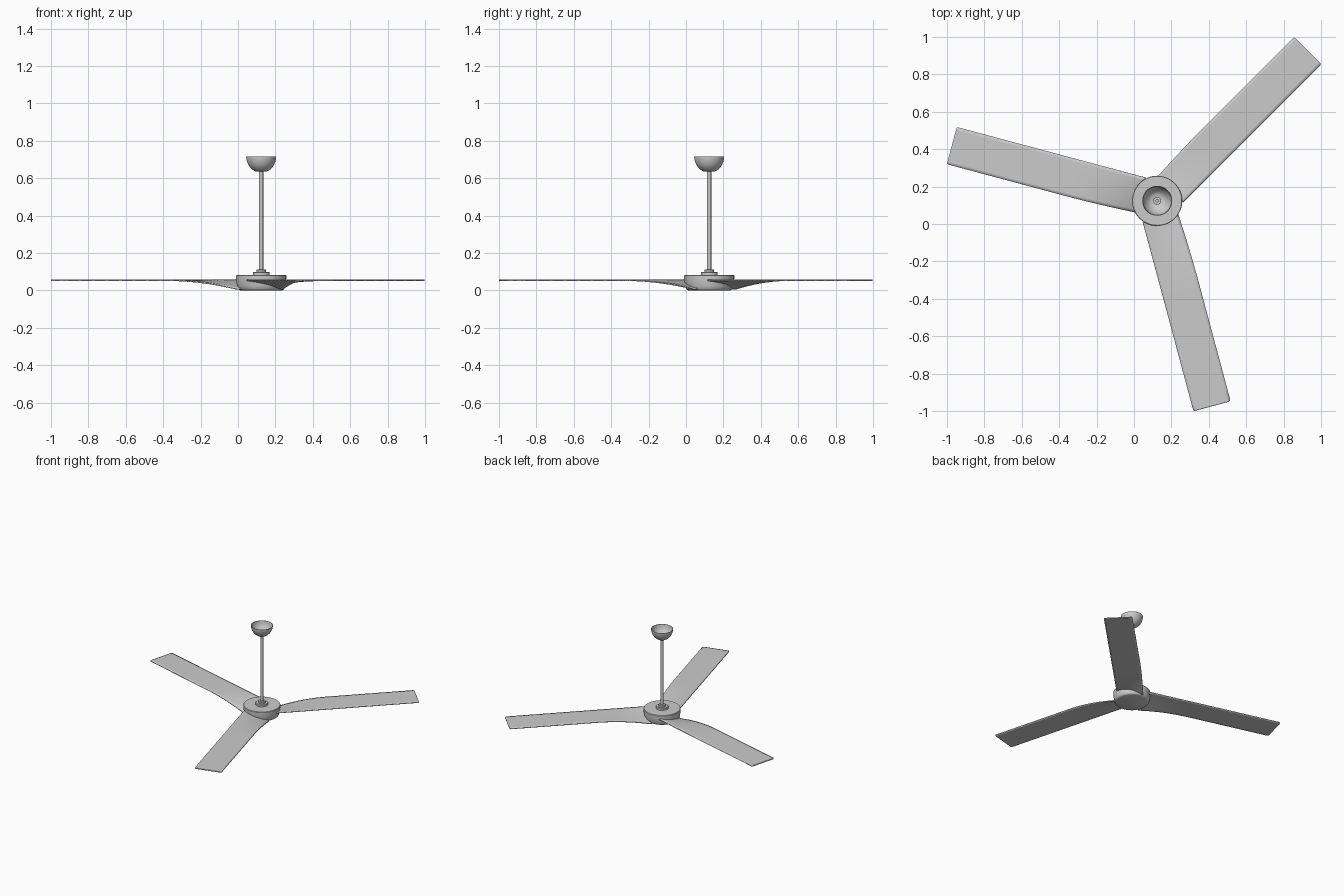
import bpy, bmesh, math
from mathutils import Matrix

if "Cube" in bpy.data.objects:
    bpy.data.objects.remove(bpy.data.objects["Cube"])

C = 0.124  # fan axis sits at (C, C)


def finish(name, bm, angle=35):
    bmesh.ops.recalc_face_normals(bm, faces=bm.faces)
    me = bpy.data.meshes.new(name)
    bm.to_mesh(me)
    bm.free()
    ob = bpy.data.objects.new(name, me)
    bpy.context.collection.objects.link(ob)
    bpy.ops.object.select_all(action='DESELECT')
    ob.select_set(True)
    bpy.context.view_layer.objects.active = ob
    bpy.ops.object.shade_smooth_by_angle(angle=math.radians(angle))
    return ob


def lathe(name, profile, n=64, closed=False):
    """Revolve (radius, z) points about the fan axis; radius 0 closes an end."""
    bm = bmesh.new()
    vs = [bm.verts.new((r, 0, z)) for r, z in profile]
    es = [bm.edges.new(p) for p in zip(vs, vs[1:])]
    if closed:
        es.append(bm.edges.new((vs[-1], vs[0])))
    bmesh.ops.spin(bm, geom=vs + es, cent=(0, 0, 0), axis=(0, 0, 1),
                   angle=math.tau, steps=n)
    bmesh.ops.remove_doubles(bm, verts=bm.verts, dist=1e-5)
    bmesh.ops.translate(bm, verts=bm.verts, vec=(C, C, 0))
    return finish(name, bm)


# motor housing with softened lower edge
lathe("motor_housing", [(0, 0), (0.112, 0), (0.119, 0.003), (0.124, 0.009),
                        (0.129, 0.025), (0.132, 0.045), (0.134, 0.062),
                        (0.134, 0.079), (0.131, 0.083), (0, 0.083)], 96)

# stepped collar around the bottom of the rod
lathe("rod_collar", [(0, 0.08), (0.045, 0.08), (0.045, 0.096), (0.042, 0.099),
                     (0.026, 0.099), (0.026, 0.110), (0.023, 0.113), (0, 0.113)], 48)

# hollow down rod
lathe("down_rod", [(0.011, 0.10), (0.011, 0.648), (0.007, 0.648), (0.007, 0.10)],
      32, closed=True)

# open ceiling canopy: thin bowl, outer wall then inner wall
outer = [(0.011, 0.636), (0.032, 0.636), (0.037, 0.639), (0.050, 0.648),
         (0.062, 0.661), (0.071, 0.676), (0.077, 0.693), (0.080, 0.709), (0.080, 0.715)]
inner = [(0.077, 0.715), (0.074, 0.694), (0.068, 0.678), (0.059, 0.663),
         (0.048, 0.651), (0.036, 0.642), (0.011, 0.640)]
lathe("ceiling_canopy", outer + inner, 64, closed=True)

# ring nut seen inside the canopy
lathe("canopy_nut", [(0.010, 0.638), (0.021, 0.638), (0.021, 0.650), (0.010, 0.650)],
      32, closed=True)

# blades: flat outboard, one edge sweeping down toward the hub
NU, NV = 44, 12
for k, deg in enumerate((45, 165, 285)):
    bm = bmesh.new()
    grid = []
    us = [0.09 + 0.44 * i / 34 for i in range(35)]
    us += [0.53 + 0.60 * i / 8 for i in range(1, 9)] + [1.137]
    for u in us:
        t = max(0.0, min(1.0, (0.5 - u) / 0.39))
        lo = -0.104
        hi = 0.102 - 0.012 * t ** 2
        if u == us[-1]:  # clipped tip corners
            lo, hi = lo + 0.006, hi - 0.006
        row = []
        for j in range(NV + 1):
            s = j / NV
            z = 0.054 - 0.047 * t ** 2 * s ** 1.25
            row.append(bm.verts.new((u, lo + (hi - lo) * s, z)))
        grid.append(row)
    for a, b in zip(grid, grid[1:]):
        for j in range(NV):
            bm.faces.new((a[j], b[j], b[j + 1], a[j + 1]))
    bmesh.ops.transform(bm, verts=bm.verts,
                        matrix=Matrix.Translation((C, C, 0))
                        @ Matrix.Rotation(math.radians(deg), 4, 'Z'))
    ob = finish(f"blade_{k + 1}", bm)
    mod = ob.modifiers.new("thickness", 'SOLIDIFY')
    mod.thickness = 0.007
    mod.offset = 0
